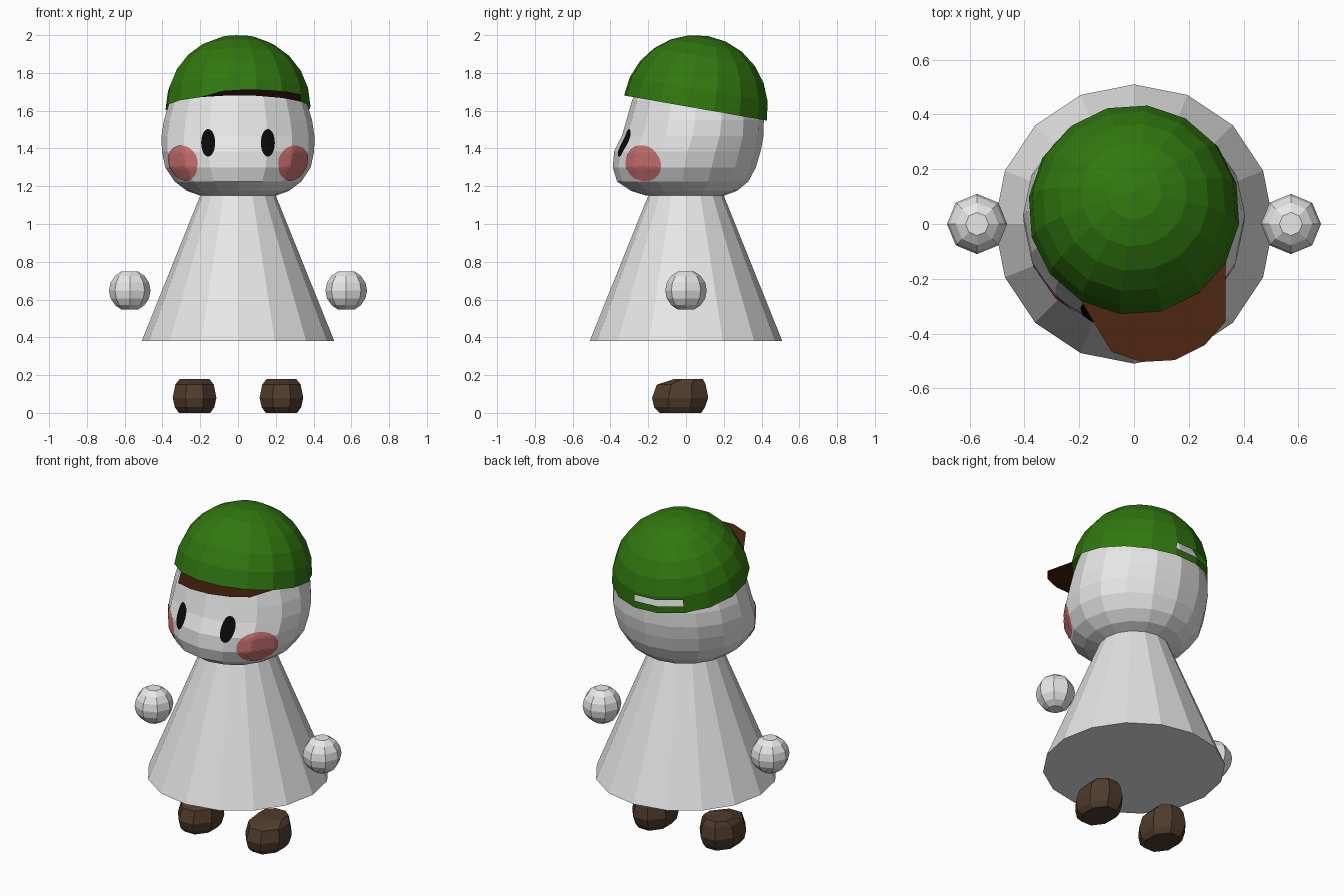
import bpy
import math
from mathutils import Matrix, Vector
from mathutils.bvhtree import BVHTree

if "Cube" in bpy.data.objects:
    bpy.data.objects.remove(bpy.data.objects["Cube"])


def material(name, rgb):
    m = bpy.data.materials.new(name)
    m.diffuse_color = (*rgb, 1)
    m.use_nodes = True
    m.node_tree.nodes["Principled BSDF"].inputs["Base Color"].default_value = m.diffuse_color
    return m


WHITE = material("white", (0.8, 0.8, 0.8))
GREEN = material("cap green", (0.03, 0.185, 0.005))
BROWN = material("visor brown", (0.07, 0.017, 0.005))
SHOE = material("shoe brown", (0.08, 0.044, 0.025))
BLACK = material("black", (0.003, 0.003, 0.003))
PINK = material("cheek pink", (0.62, 0.17, 0.17))


def make(name, verts, faces, mat):
    me = bpy.data.meshes.new(name)
    me.from_pydata([tuple(v) for v in verts], [], faces)
    me.materials.append(mat)
    ob = bpy.data.objects.new(name, me)
    bpy.context.collection.objects.link(ob)
    return ob


def loft(name, rings, n, mat, x=0.0, turn=0.0):
    """Stack of elliptical rings (z, half width, front y, back y), capped."""
    verts, faces = [], []
    for z, w, yf, yb in rings:
        for k in range(n):
            a = 2 * math.pi * (k + turn) / n
            verts.append((x + w * math.cos(a),
                          (yf + yb) / 2 + (yb - yf) / 2 * math.sin(a), z))
    for r in range(len(rings) - 1):
        for k in range(n):
            j = (k + 1) % n
            faces.append((r * n + k, r * n + j, (r + 1) * n + j, (r + 1) * n + k))
    faces.append(tuple(reversed(range(n))))
    faces.append(tuple(range((len(rings) - 1) * n, len(rings) * n)))
    return make(name, verts, faces, mat)


# Gown and head
loft("gown", [(0.38, 0.51, -0.51, 0.51), (1.2, 0.18, -0.18, 0.18)], 16, WHITE)
head = loft("head", [
    (1.15, 0.20, -0.21, 0.20), (1.175, 0.27, -0.29, 0.27),
    (1.225, 0.335, -0.365, 0.33), (1.30, 0.385, -0.388, 0.37),
    (1.385, 0.403, -0.38, 0.395), (1.465, 0.405, -0.34, 0.41),
    (1.55, 0.392, -0.315, 0.412), (1.65, 0.362, -0.287, 0.395),
    (1.75, 0.31, -0.24, 0.34), (1.87, 0.20, -0.13, 0.23),
    (1.93, 0.08, -0.03, 0.13)], 16, WHITE)

# Hands and shoes
R = 0.11
hand_rings = []
for i in range(-3, 4):
    a = math.radians(22.5 * i)
    c = R * math.cos(a)
    hand_rings.append((0.648 + R * math.sin(a), c, -c, c))
shoe_rings = [(0.0, 0.09, -0.15, 0.09), (0.03, 0.113, -0.18, 0.112),
              (0.08, 0.125, -0.192, 0.13), (0.15, 0.11, -0.165, 0.115),
              (0.18, 0.085, -0.065, 0.095)]
for side, s in (("left", -1), ("right", 1)):
    loft(side + "_hand", hand_rings, 8, WHITE, x=0.573 * s)
    loft(side + "_shoe", shoe_rings, 8, SHOE, x=0.23 * s, turn=0.5)

# Face plates wrapped onto the head
tree = BVHTree.FromPolygons([v.co.copy() for v in head.data.vertices],
                            [tuple(p.vertices) for p in head.data.polygons])


def plate(name, mat, angle, u0, z0, ru, rz, rings=5, n=24):
    a = math.radians(angle)
    out = Vector((math.sin(a), -math.cos(a), 0))
    side = Vector((math.cos(a), math.sin(a), 0))

    def drop(u, z):
        start = side * u + Vector((0, 0, z)) + out * 2
        hit = tree.ray_cast(start, -out)[0]
        return hit + out * 0.005

    verts, faces = [drop(u0, z0)], []
    for r in range(1, rings + 1):
        for k in range(n):
            t = 2 * math.pi * k / n
            verts.append(drop(u0 + ru * r / rings * math.cos(t),
                              z0 + rz * r / rings * math.sin(t)))
    for k in range(n):
        j = (k + 1) % n
        faces.append((0, 1 + k, 1 + j))
        for r in range(rings - 1):
            b, c = 1 + r * n, 1 + (r + 1) * n
            faces.append((b + k, c + k, c + j, b + j))
    make(name, verts, faces, mat)


for side, s in (("left", -1), ("right", 1)):
    plate(side + "_eye", BLACK, 0, 0.158 * s, 1.43, 0.037, 0.073)
    plate(side + "_cheek", PINK, 52 * s, 0, 1.322, 0.122, 0.095)

# Cap dome, tilted back and turned, with an opening above the rear strap
RAD, SEG, TURN = 0.387, 16, math.radians(-75)
place = Matrix.Translation((0, 0.05, 1.614)) @ Matrix.Rotation(math.radians(-10), 4, 'X')


def rim(k, r=RAD, z=0.0):
    a = TURN + 2 * math.pi * k / SEG
    return place @ Vector((r * math.cos(a), r * math.sin(a), z))


low = (RAD * math.cos(math.radians(15)), RAD * math.sin(math.radians(15)))
levels = [(RAD + (low[0] - RAD) * t, low[1] * t) for t in (0, 0.42, 0.8, 1)]
levels += [(RAD * math.cos(math.radians(d)), RAD * math.sin(math.radians(d)))
           for d in (30, 45, 60, 75)]
verts = [rim(k, r, z) for r, z in levels for k in range(SEG)]
verts.append(place @ Vector((0, 0, RAD)))
faces = []
for i in range(len(levels) - 1):
    for k in range(SEG):
        if i == 1 and k in (7, 8):
            continue
        j = (k + 1) % SEG
        faces.append((i * SEG + k, i * SEG + j, (i + 1) * SEG + j, (i + 1) * SEG + k))
top = (len(levels) - 1) * SEG
for k in range(SEG):
    faces.append((top + k, top + (k + 1) % SEG, len(verts) - 1))
make("cap", verts, faces, GREEN)

# Visor: flat sheet from the rim outwards (forward, sideways)
fwd = Vector((math.cos(TURN), math.sin(TURN), 0))
lat = Vector((-math.sin(TURN), math.cos(TURN), 0))
outer = [place @ (fwd * f + lat * w) for f, w in
         ((0.485, -0.215), (0.55, -0.12), (0.575, 0), (0.55, 0.12), (0.485, 0.215))]
inner = [rim(k) for k in range(-2, 3)]
make("visor", inner + outer,
     [(i, 5 + i, 6 + i, 1 + i) for i in range(4)], BROWN)
